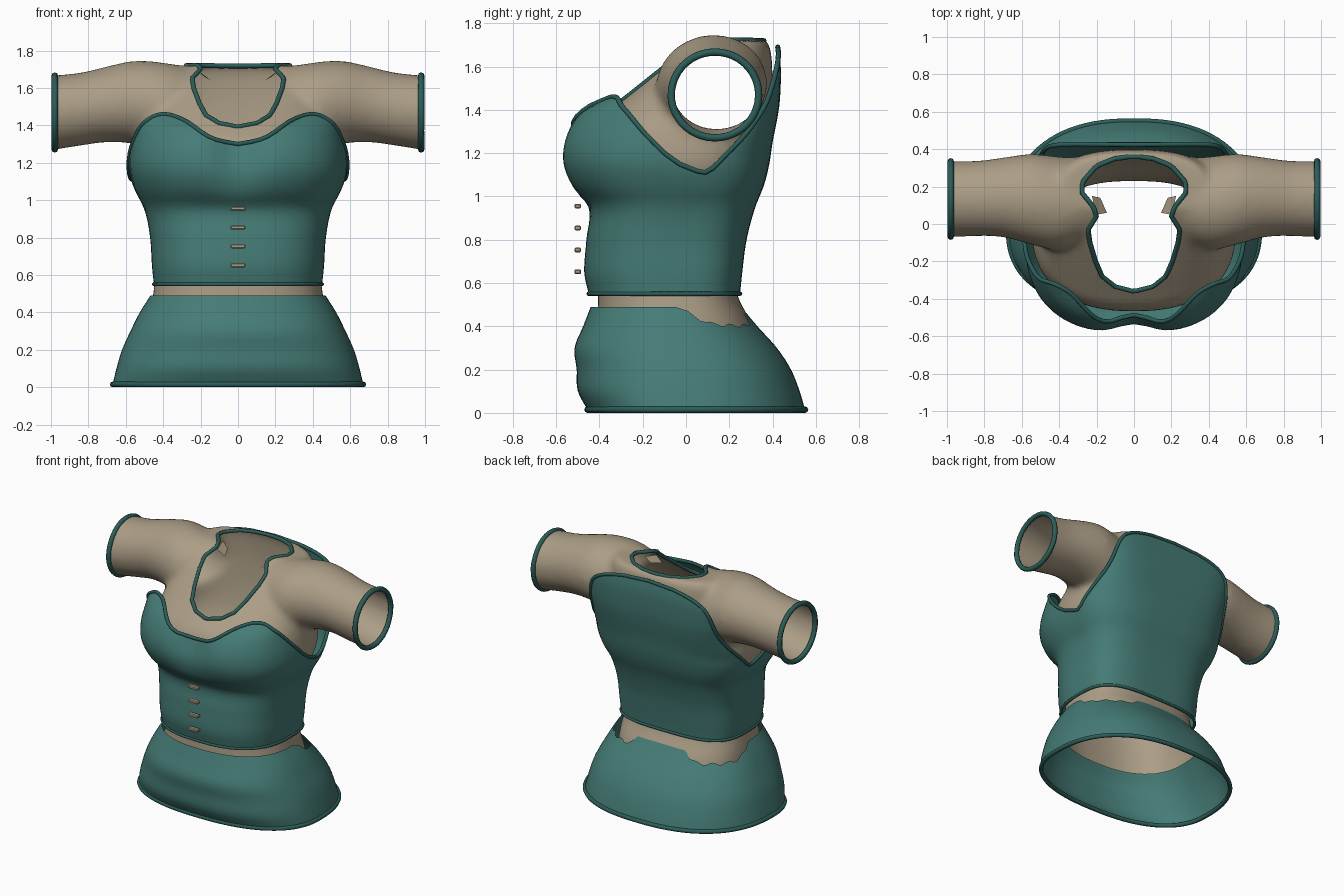
import bpy, bmesh, math
from mathutils import Vector

default = bpy.data.objects.get("Cube")
if default:
    bpy.data.objects.remove(default, do_unlink=True)


def material(name, rgb):
    m = bpy.data.materials.new(name)
    m.use_nodes = True
    m.diffuse_color = (*rgb, 1)
    m.node_tree.nodes["Principled BSDF"].inputs["Base Color"].default_value = (*rgb, 1)
    return m


TEAL = material("teal cloth", (0.06, 0.2, 0.18))
BEIGE = material("beige linen", (0.41, 0.34, 0.24))
TRIM = material("dark teal trim", (0.025, 0.11, 0.10))


def make(name, verts, faces, mat, smooth=True):
    me = bpy.data.meshes.new(name)
    me.from_pydata([tuple(v) for v in verts], [], faces)
    me.materials.append(mat)
    me.polygons.foreach_set("use_smooth", [smooth] * len(me.polygons))
    ob = bpy.data.objects.new(name, me)
    bpy.context.collection.objects.link(ob)
    return ob


def bake(ob):
    dg = bpy.context.evaluated_depsgraph_get()
    me = bpy.data.meshes.new_from_object(ob.evaluated_get(dg))
    ob.modifiers.clear()
    ob.data = me


def sample(rows, k):
    """Smooth interpolation of a table keyed by its first column."""
    k = min(max(k, rows[0][0]), rows[-1][0])
    i = 0
    while i < len(rows) - 2 and k > rows[i + 1][0]:
        i += 1
    a, b = rows[i], rows[i + 1]
    p, n = rows[max(i - 1, 0)], rows[min(i + 2, len(rows) - 1)]
    h = b[0] - a[0]
    t = (k - a[0]) / h
    out = []
    for c in range(1, len(a)):
        m0 = (b[c] - p[c]) / (b[0] - p[0]) * h
        m1 = (n[c] - a[c]) / (n[0] - a[0]) * h
        d = b[c] - a[c]
        out.append(a[c] + t * (m0 + t * (3 * d - 2 * m0 - m1 + t * (m0 + m1 - 2 * d))))
    return out


def body_point(rows, phi, z, n_front, n_back, boxy=0, notch=0):
    """Point on a body section; phi runs from the front round to the left side."""
    hw, yc, yf, yb = sample(rows, z)
    s, c = math.sin(phi), math.cos(phi)
    n = n_front if c > 0 else n_back + boxy * min(1, max(0, z - 1.2) * 4)
    x = math.copysign(abs(s) ** (2 / n), s) * hw
    y = yc + abs(c) ** (2 / n) * ((yf if c > 0 else yb) - yc)
    if c > 0 and z > 1:
        y += notch * min(1, (z - 1) * 4) * math.exp(-(x / 0.12) ** 2)
    return Vector((x, y, z))


def grid_faces(rows, cols, offset=0, caps=False):
    f = [(offset + i * cols + j, offset + i * cols + (j + 1) % cols,
          offset + (i + 1) * cols + (j + 1) % cols, offset + (i + 1) * cols + j)
         for i in range(rows - 1) for j in range(cols)]
    if caps:
        f.append([offset + j for j in reversed(range(cols))])
        f.append([offset + (rows - 1) * cols + j for j in range(cols)])
    return f


def tube(name, path, radius):
    cu = bpy.data.curves.new(name, "CURVE")
    cu.dimensions = "3D"
    cu.bevel_depth = radius
    cu.bevel_resolution = 2
    sp = cu.splines.new("POLY")
    sp.points.add(len(path) - 1)
    for p, v in zip(sp.points, path):
        p.co = (*v, 1)
    sp.use_cyclic_u = True
    tmp = bpy.data.objects.new(name + "_path", cu)
    bpy.context.collection.objects.link(tmp)
    dg = bpy.context.evaluated_depsgraph_get()
    me = bpy.data.meshes.new_from_object(tmp.evaluated_get(dg))
    bpy.data.objects.remove(tmp, do_unlink=True)
    me.materials.clear()
    me.materials.append(TRIM)
    me.polygons.foreach_set("use_smooth", [True] * len(me.polygons))
    bpy.context.collection.objects.link(bpy.data.objects.new(name, me))


COLS = 96
ANGLES = [2 * math.pi * j / COLS for j in range(COLS)]


def fold(phi):
    return math.degrees(min(phi, 2 * math.pi - phi))


def wrap(name, rows, bottom, top, steps, *shape):
    """Open cloth wall between a level hem and a shaped top edge."""
    verts = []
    for i in range(steps + 1):
        for phi in ANGLES:
            z = bottom + (top(phi) - bottom) * i / steps
            verts.append(body_point(rows, phi, z, *shape))
    make(name, verts, grid_faces(steps + 1, COLS), TEAL)
    return verts[:COLS], verts[-COLS:]


# Corset: columns are height, half width, centre, front, back
corset = [(.55, .45, -.05, -.45, .25), (.65, .46, -.05, -.47, .26), (.8, .47, -.05, -.46, .28),
          (.95, .5, -.04, -.45, .32), (1.05, .55, -.03, -.535, .36), (1.15, .583, -.03, -.58, .385),
          (1.25, .583, -.03, -.578, .4), (1.35, .567, -.03, -.535, .42), (1.41, .565, -.02, -.48, .43),
          (1.46, .57, -.02, -.4, .435), (1.6, .6, 0, -.3, .438), (1.7, .58, 0, -.2, .422)]
neckline = [(0, 1.3), (10, 1.335), (24, 1.425), (38, 1.46), (54, 1.43), (70, 1.36), (83, 1.24),
            (91, 1.14), (97, 1.11), (105, 1.16), (121, 1.3), (137, 1.46), (154, 1.6), (180, 1.69)]
low, high = wrap("corset", corset, .55, lambda p: sample(neckline, fold(p))[0], 30, 2.6, 3.3, 1.7, .075)
tube("corset_top_trim", high, .012)
tube("corset_hem_trim", low, .01)

# Skirt, with the waist torn lower at both back quarters
skirt = [(.015, .67, -.03, -.455, .55), (.1, .65, -.03, -.5, .525), (.2, .62, -.03, -.505, .485),
         (.3, .575, -.04, -.515, .42), (.4, .525, -.05, -.475, .33), (.49, .468, -.05, -.44, .255)]
waist = [(0, .49), (90, .49), (97, .465), (106, .43), (116, .41), (156, .412), (161, .46), (180, .48)]


def waist_edge(phi):
    z = sample(waist, fold(phi))[0]
    return min(.49, z + (.008 * math.sin(phi * 23) if z < .47 else 0))


low, high = wrap("skirt", skirt, .015, waist_edge, 16, 2.4, 2.4)
tube("skirt_hem_trim", low, .015)

# Shirt: solid torso and arms fused together
torso = [(.2, .47, -.04, -.4, .36), (.33, .465, -.04, -.4, .33), (.42, .463, -.05, -.41, .3),
         (.55, .447, -.05, -.405, .235), (.7, .435, -.05, -.42, .235), (.85, .45, -.05, -.42, .26),
         (1, .49, -.03, -.44, .32), (1.15, .545, -.02, -.465, .36), (1.3, .535, 0, -.45, .385),
         (1.4, .51, .03, -.35, .395), (1.5, .49, .08, -.235, .4), (1.6, .46, .12, -.115, .398),
         (1.685, .42, .17, 0, .39), (1.72, .38, .19, .06, .375)]
arm = [(0, -.05, .34, 1.25, 1.67), (.25, -.1, .35, 1.24, 1.71), (.4, -.14, .36, 1.25, 1.735),
       (.55, -.11, .375, 1.3, 1.745), (.7, -.07, .355, 1.31, 1.715), (.85, -.065, .337, 1.29, 1.68),
       (1.1, -.075, .34, 1.25, 1.66)]
STEPS = 44
verts = [body_point(torso, p, .2 + 1.52 * i / STEPS, 2.4, 2.6) for i in range(STEPS + 1) for p in ANGLES]
faces = grid_faces(STEPS + 1, COLS, 0, True) + grid_faces(STEPS + 1, COLS, len(verts), True)
for i in range(STEPS + 1):
    x = 2.2 * i / STEPS - 1.1
    y0, y1, z0, z1 = sample(arm, abs(x))
    verts += [Vector((x, (y0 + y1) / 2 + (y1 - y0) / 2 * math.cos(a),
                      (z0 + z1) / 2 + (z1 - z0) / 2 * math.sin(a))) for a in ANGLES]
shirt = make("shirt", verts, faces, BEIGE)
rm = shirt.modifiers.new("fuse", "REMESH")
rm.mode = "VOXEL"
rm.voxel_size = .022
sm = shirt.modifiers.new("soften", "SMOOTH")
sm.factor = .5
sm.iterations = 8
bake(shirt)

# Openings: neck prism, sleeve ends and hem
half = [(0, -.36), (.1, -.335), (.17, -.28), (.205, -.2), (.235, -.1), (.245, -.03), (.2, .04),
        (.215, .09), (.28, .17), (.27, .23), (.2, .31), (.1, .35), (0, .36)]
outline = half + [(-x, y) for x, y in half[-2:0:-1]]
blocks = [(outline, 1.2, 2)]
for x0, x1, z0, z1 in ((.98, 1.5, 1, 2), (-1.5, -.98, 1, 2), (-.9, .9, 0, .34)):
    blocks.append(([(x0, -1), (x1, -1), (x1, 1), (x0, 1)], z0, z1))
verts, faces = [], []
for poly, z0, z1 in blocks:
    faces += grid_faces(2, len(poly), len(verts), True)
    verts += [(x, y, z) for z in (z0, z1) for x, y in poly]
cutter = make("opening_cutter", verts, faces, BEIGE, False)
cutter.hide_render = True
for me in (shirt.data, cutter.data):
    me.materials.clear()
    me.materials.append(BEIGE)
    me.materials.append(TRIM)
cutter.data.polygons.foreach_set("material_index", [1] * len(faces))
cut = shirt.modifiers.new("openings", "BOOLEAN")
cut.operation = "DIFFERENCE"
cut.solver = "EXACT"
cut.object = cutter
bake(shirt)
bpy.data.objects.remove(cutter, do_unlink=True)

bm = bmesh.new()
bm.from_mesh(shirt.data)
bmesh.ops.delete(bm, geom=[f for f in bm.faces if f.material_index == 1], context="FACES")
bmesh.ops.remove_doubles(bm, verts=bm.verts, dist=.003)
for f in bm.faces:
    f.smooth = True

# Trim along each large open edge above the hem
links = {}
for e in bm.edges:
    if e.is_boundary:
        a, b = e.verts
        links.setdefault(a, []).append(b)
        links.setdefault(b, []).append(a)
seen = set()
for start in links:
    path, v = [], start
    while v is not None and v not in seen:
        seen.add(v)
        if not path or (v.co - path[-1]).length > .018:
            path.append(v.co.copy())
        v = next((w for w in links[v] if w not in seen), None)
    if len(path) > 28 and path[0].z > .6:
        side = sum(p.x for p in path) / len(path)
        name = "neck_trim" if abs(side) < .5 else "left_cuff" if side > 0 else "right_cuff"
        tube(name, path, .013 if name == "neck_trim" else .017)
bm.to_mesh(shirt.data)
bm.free()
shirt.data.materials.pop(index=1)

# Folded collar tabs
for side, name in ((1, "left_collar_tab"), (-1, "right_collar_tab")):
    tab = [(.225, .15, 1.7), (.2, .05, 1.68), (.145, .06, 1.64), (.18, .14, 1.66)]
    make(name, [(x * side, y, z) for x, y, z in tab], [(0, 1, 2, 3)], BEIGE, False)

# Front bars
for i in range(4):
    bm = bmesh.new()
    bmesh.ops.create_cube(bm, size=1)
    for v in bm.verts:
        v.co = (v.co.x * .08, v.co.y * .03 - .5, v.co.z * .022 + .652 + .101 * i)
    bmesh.ops.bevel(bm, geom=bm.edges[:], offset=.005, segments=1, affect="EDGES")
    bar = make("front_bar_%d" % (i + 1), [], [], BEIGE, False)
    bm.to_mesh(bar.data)
    bm.free()
